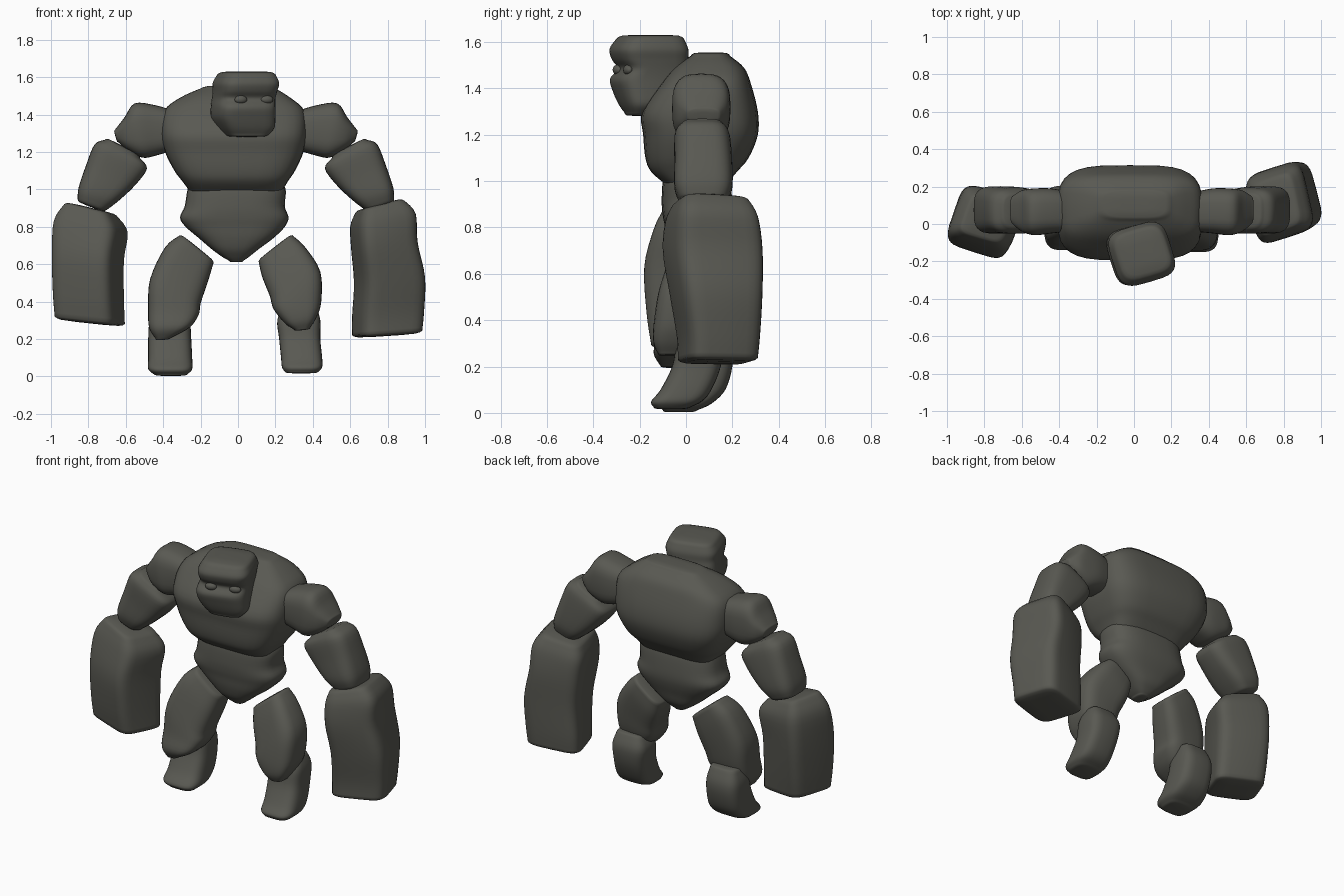
import bpy, bmesh, math
from mathutils import Vector

stone = bpy.data.materials.new("dark stone grey")
stone.diffuse_color = (0.10, 0.10, 0.085, 1)


def finish(bm, name):
    bmesh.ops.recalc_face_normals(bm, faces=bm.faces)
    me = bpy.data.meshes.new(name)
    bm.to_mesh(me)
    bm.free()
    me.materials.append(stone)
    me.shade_smooth()
    ob = bpy.data.objects.new(name, me)
    bpy.context.collection.objects.link(ob)
    return ob


def outline(n, power, deg):
    """Rounded square, turned by deg, then fitted to the unit box."""
    a = math.radians(deg)
    pts = []
    for i in range(n):
        t = 2 * math.pi * i / n
        c, s = math.cos(t), math.sin(t)
        u = math.copysign(abs(c) ** (2 / power), c)
        v = math.copysign(abs(s) ** (2 / power), s)
        pts.append((u * math.cos(a) - v * math.sin(a), u * math.sin(a) + v * math.cos(a)))
    mu, mv = max(p[0] for p in pts), max(p[1] for p in pts)
    return [(u / mu, v / mv) for u, v in pts]


def spline(rings, steps=4):
    out = []
    for i in range(len(rings) - 1):
        p0, p1 = rings[max(i - 1, 0)], rings[i]
        p2, p3 = rings[i + 1], rings[min(i + 2, len(rings) - 1)]
        for k in range(steps):
            t = k / steps
            out.append([0.5 * (2 * b + (c - a) * t + (2 * a - 5 * b + 4 * c - d) * t * t
                               + (3 * b - a - 3 * c + d) * t ** 3)
                        for a, b, c, d in zip(p0, p1, p2, p3)])
    return out + [rings[-1]]


def loft(name, rings, power=3.0, deg=0, cap=0.015, mirror=None):
    """Rings are (x, z) of one side, (x, z) of the other side, y front, y back."""
    shape = outline(32, power, deg)
    loops = []
    for xa, za, xb, zb, y0, y1 in spline(rings):
        a, b = Vector((xa, 0, za)), Vector((xb, 0, zb))
        mid, half = (a + b) / 2 + Vector((0, (y0 + y1) / 2, 0)), (b - a) / 2
        loops.append([mid + half * u + Vector((0, (y1 - y0) / 2 * v, 0)) for u, v in shape])

    # rounded ends
    def rounded(loop, nxt):
        c = sum(loop, Vector()) / len(loop)
        d = (c - sum(nxt, Vector()) / len(nxt)).normalized()
        return [[c + (p - c) * s + d * cap * h for p in loop] for s, h in ((0.94, 0.5), (0.82, 0.9), (0.4, 1.1))]
    start, end = rounded(loops[0], loops[1]), rounded(loops[-1], loops[-2])
    loops = start[::-1] + loops + end
    if mirror is not None:
        loops = [[Vector((-p.x + mirror, p.y, p.z)) for p in l] for l in loops]
    bm = bmesh.new()
    vs = [[bm.verts.new(p) for p in l] for l in loops]
    n = len(shape)
    for r, s in zip(vs, vs[1:]):
        for i in range(n):
            bm.faces.new((r[i], r[(i + 1) % n], s[(i + 1) % n], s[i]))
    bm.faces.new(vs[0])
    bm.faces.new(vs[-1])
    return finish(bm, name)


def level(rows):
    return [(xa, z, xb, z, y0, y1) for z, xa, xb, y0, y1 in rows]


# torso
loft("chest", level([
    (1.54, -.20, .20, .02, .19), (1.49, -.31, .28, -.05, .25), (1.42, -.395, .355, -.11, .28),
    (1.30, -.41, .365, -.19, .31), (1.20, -.39, .35, -.185, .31), (1.10, -.34, .305, -.175, .27),
    (1.04, -.295, .265, -.15, .22), (.98, -.25, .23, -.08, .17)]), power=3.7)
loft("pelvis", level([
    (1.06, -.25, .22, -.08, .17), (1.00, -.27, .255, -.10, .19), (.91, -.285, .25, -.105, .20),
    (.85, -.31, .27, -.10, .20), (.80, -.28, .25, -.09, .19), (.74, -.21, .19, -.08, .17),
    (.68, -.14, .11, -.06, .15), (.64, -.085, .06, -.03, .12), (.62, -.05, .03, -.01, .10)]),
    power=2.9, cap=.008)

# head, turned a little to one side
loft("head", level([
    (1.615, -.11, .20, -.30, -.01), (1.57, -.135, .22, -.33, .01), (1.525, -.135, .21, -.32, .01),
    (1.485, -.14, .20, -.295, .01), (1.44, -.145, .20, -.328, .01), (1.385, -.145, .20, -.315, 0),
    (1.33, -.115, .195, -.29, -.02), (1.295, -.08, .165, -.265, -.08)]), power=4, deg=17)
for side, x, y in (("left", .015, -.295), ("right", .155, -.25)):
    bm = bmesh.new()
    bmesh.ops.create_uvsphere(bm, u_segments=16, v_segments=10, radius=1)
    eye = finish(bm, side + "_eye")
    eye.scale = (.035, .02, .022)
    eye.rotation_euler.z = math.radians(17)
    eye.location = (x, y, 1.48)

# shoulders and upper arms on both sides
for side, m in (("right", None), ("left", -.022)):
    loft(side + "_shoulder", [
        (.32, 1.21, .32, 1.42, -.04, .17), (.42, 1.18, .42, 1.45, -.05, .19),
        (.49, 1.17, .53, 1.46, -.06, .19), (.57, 1.21, .585, 1.385, -.04, .18),
        (.615, 1.25, .635, 1.32, 0, .15)], mirror=m, cap=.008)
    loft(side + "_upper_arm", [
        (.50, 1.165, .69, 1.265, -.03, .17), (.465, 1.11, .745, 1.24, -.05, .19),
        (.53, 1.02, .79, 1.13, -.05, .20), (.615, .94, .83, 1.01, -.05, .20),
        (.68, .89, .835, .95, -.03, .18)], power=3.4, mirror=m)

# heavy forearms
loft("right_forearm", [
    (.625, .87, .89, .94, -.06, .27), (.60, .80, .95, .87, -.09, .31), (.605, .68, .96, .72, -.10, .33),
    (.62, .50, 1.0, .53, -.07, .33), (.61, .32, .995, .35, -.04, .32), (.61, .22, .985, .245, -.035, .31)],
    power=5, deg=15)
loft("left_forearm", [
    (-.93, .92, -.64, .85, -.10, .16), (-.985, .83, -.59, .77, -.14, .20),
    (-.995, .65, -.61, .62, -.18, .20), (-.99, .45, -.61, .42, -.17, .18),
    (-.98, .32, -.605, .28, -.15, .16)], power=5, deg=-18)

# thighs with forward knees
loft("right_thigh", [
    (.11, .615, .29, .755, -.04, .14), (.13, .53, .36, .69, -.08, .14), (.17, .43, .44, .56, -.12, .12),
    (.19, .36, .445, .40, -.14, .10), (.25, .285, .42, .315, -.14, .06), (.30, .25, .385, .26, -.12, 0)],
    power=3.4, cap=.008)
loft("left_thigh", [
    (-.31, .755, -.13, .61, -.02, .16), (-.39, .69, -.16, .51, -.06, .16), (-.47, .52, -.20, .39, -.10, .14),
    (-.48, .36, -.21, .33, -.12, .12), (-.475, .26, -.26, .26, -.14, .08), (-.44, .20, -.36, .205, -.11, .02)],
    power=3.4, cap=.008)

# shins running into feet
loft("right_shin_and_foot", level([
    (.37, .24, .42, .00, .13), (.30, .21, .44, -.04, .16), (.20, .22, .44, -.06, .15),
    (.10, .23, .45, -.11, .11), (.05, .235, .45, -.15, .07), (.025, .25, .43, -.14, .02)]),
    power=3.4, cap=.01)
loft("left_shin_and_foot", level([
    (.35, -.45, -.27, .03, .17), (.28, -.475, -.255, 0, .20), (.20, -.48, -.25, -.02, .20),
    (.10, -.48, -.245, -.07, .17), (.04, -.48, -.245, -.12, .11), (.012, -.45, -.27, -.10, .05)]),
    power=3.4, cap=.01)
